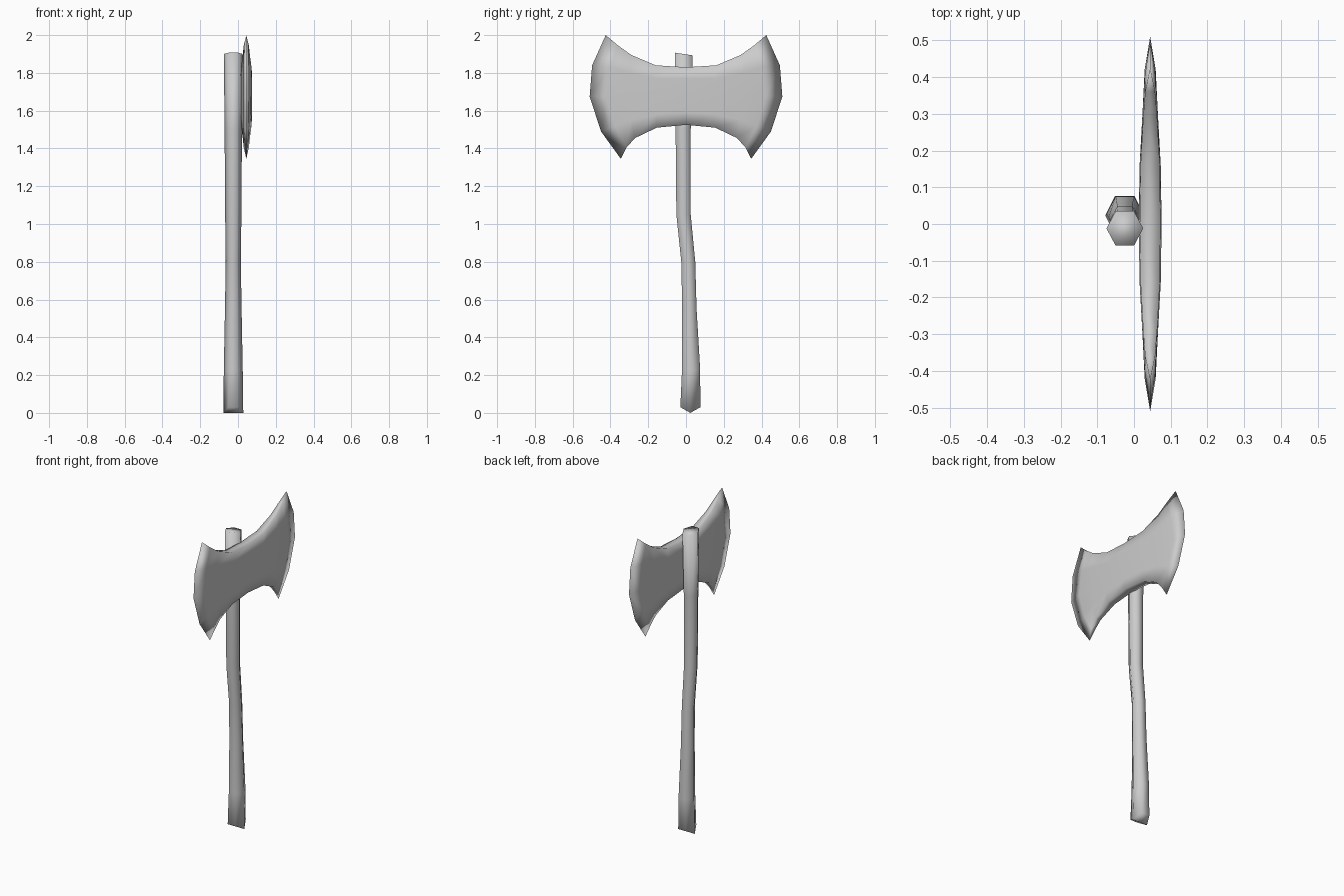
import bpy
import math

cube = bpy.data.objects.get("Cube")
if cube:
    bpy.data.objects.remove(cube, do_unlink=True)

grey = bpy.data.materials.new("plain grey")
grey.use_nodes = True
colour = (0.6, 0.6, 0.6, 1)
grey.diffuse_color = colour
grey.node_tree.nodes["Principled BSDF"].inputs["Base Color"].default_value = colour


def make_object(name, verts, faces):
    mesh = bpy.data.meshes.new(name)
    mesh.from_pydata(verts, [], faces)
    mesh.materials.append(grey)
    mesh.shade_smooth()
    obj = bpy.data.objects.new(name, mesh)
    bpy.context.collection.objects.link(obj)
    return obj


# Handle: hexagonal rings along a gently bent shaft (height, y centre, x radius, y radius)
rings = [
    (0.03, 0.023, 0.053, 0.053), (0.23, 0.027, 0.050, 0.048),
    (0.55, 0.018, 0.044, 0.038), (0.80, 0.012, 0.040, 0.037),
    (1.05, -0.013, 0.043, 0.038), (1.50, -0.015, 0.046, 0.040),
    (1.90, -0.012, 0.050, 0.047),
]
SIDES = 6
verts, faces = [], []
for n, (z, yc, rx, ry) in enumerate(rings):
    for k in range(SIDES):
        a = math.tau * k / SIDES
        dy = ry * math.sin(a) / math.sin(math.pi / 3)
        dz = 0
        if n == 0 and k % 3 == 0:          # pointed butt
            dz = -0.03
        elif n == len(rings) - 1:          # slanted top
            dz = -0.15 * dy
        verts.append((-0.025 + rx * math.cos(a), yc + dy, z + dz))
for n in range(len(rings) - 1):
    for k in range(SIDES):
        a, b = n * SIDES + k, n * SIDES + (k + 1) % SIDES
        faces.append((a, b, b + SIDES, a + SIDES))
last = (len(rings) - 1) * SIDES
faces += [(3, 2, 1, 0), (0, 5, 4, 3)]
faces.append(tuple(range(last, last + SIDES)))
make_object("handle", verts, faces)

# Double axe head: columns of (y, z) from bottom to top, with half thickness
ROWS = (0, 0.22, 0.5, 0.78, 1)
half_columns = [
    (0.031, [(0, 1.525), (0, 1.59), (0, 1.68), (0, 1.77), (0, 1.83)]),
    (0.029, [(0.155, 1.51), (0.155, 1.58), (0.155, 1.68), (0.155, 1.77), (0.16, 1.84)]),
    (0.021, [(0.27, 1.455), (0.29, 1.55), (0.30, 1.68), (0.295, 1.80), (0.29, 1.895)]),
    (0.015, [(0.315, 1.405), (0.375, 1.52), (0.42, 1.675), (0.40, 1.83), (0.36, 1.945)]),
    (0, [(0.345, 1.345), (0.45, 1.49), (0.51, 1.675), (0.497, 1.84), (0.425, 2.0)]),
]
mirrored = [(t, [(-y, z) for y, z in pts]) for t, pts in half_columns[:0:-1]]
columns = mirrored + half_columns
R, C = len(ROWS), len(columns)
verts, faces = [], []
for side in (1, -1):
    for t, pts in columns:
        for r, (y, z) in enumerate(pts):
            rim = 0.9 if r in (0, R - 1) else 1
            verts.append((0.044 + side * t * rim, y, z))
back = R * C
for c in range(C - 1):
    for r in range(R - 1):
        a, b = c * R + r, (c + 1) * R + r
        faces.append((a, b, b + 1, a + 1))
        faces.append((back + a, back + a + 1, back + b + 1, back + b))
    # Bottom and top rims joining the two cheeks
    a, b = c * R, (c + 1) * R
    faces.append((a, back + a, back + b, b))
    a, b = a + R - 1, b + R - 1
    faces.append((a, b, back + b, back + a))
head = make_object("axe_head", verts, faces)

# Merge the two cheeks along the sharp cutting edges
weld = head.modifiers.new("cutting edge", 'WELD')
weld.merge_threshold = 0.0005
